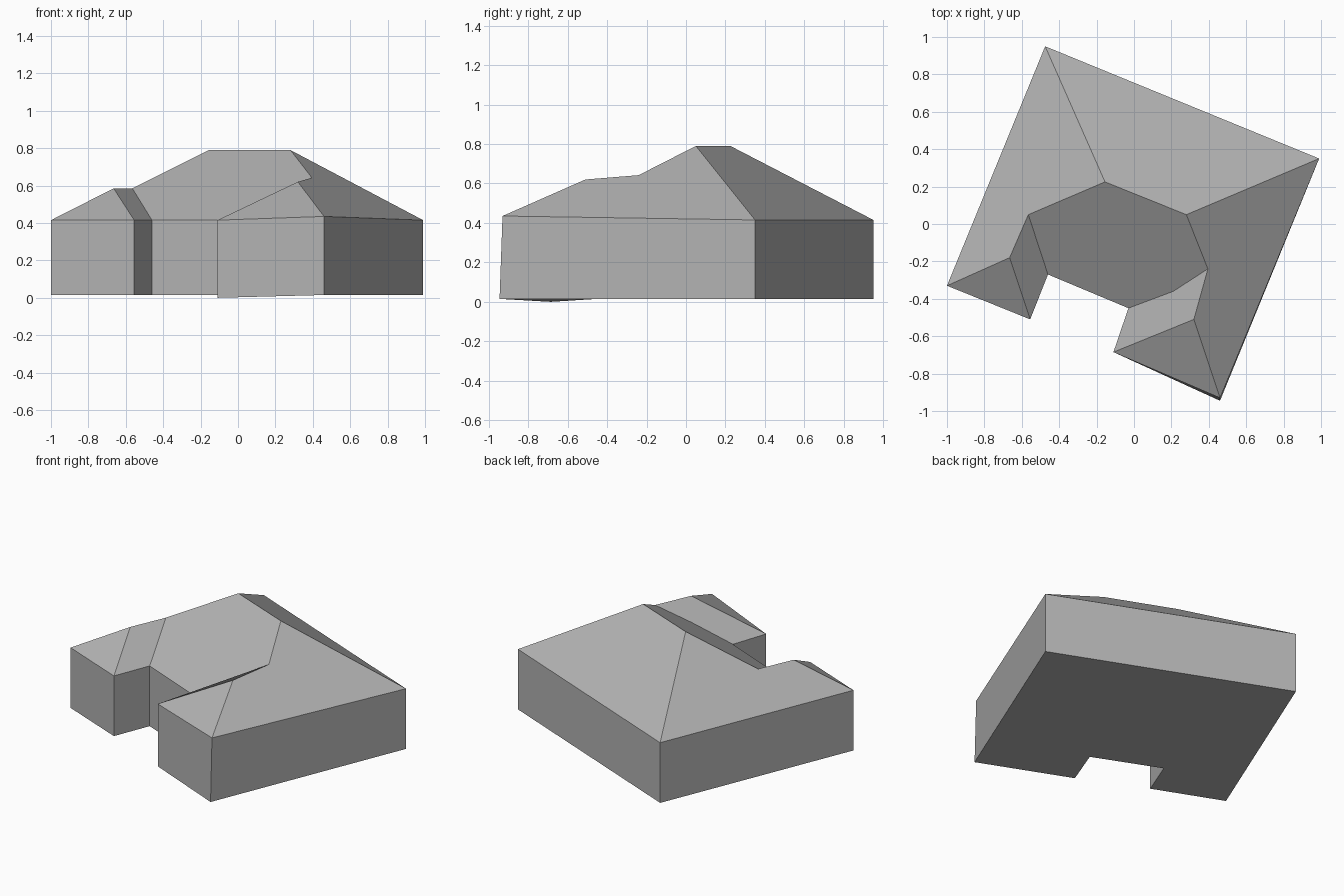
import bpy, bmesh

cube = bpy.data.objects.get("Cube")
if cube:
    bpy.data.objects.remove(cube, do_unlink=True)

grey = bpy.data.materials.new("plain_grey")
grey.use_nodes = True
colour = (0.45, 0.45, 0.45, 1)
grey.diffuse_color = colour
shader = grey.node_tree.nodes["Principled BSDF"]
shader.inputs["Base Color"].default_value = colour
shader.inputs["Roughness"].default_value = 0.9

BASE, EAVE, RIDGE = 0.015, 0.415, 0.79

# Corners of the U-shaped footprint, named by wing and side
corners = {
    "back_right": (-0.475, 0.95), "west_outer": (-1.0, -0.33),
    "west_inner": (-0.555, -0.51), "west_nook": (-0.46, -0.27),
    "east_nook": (-0.03, -0.45), "east_inner": (-0.11, -0.685),
    "east_outer": (0.46, -0.93), "back_left": (0.99, 0.35),
}
# Ridge and valley points of the hipped roof
peaks = {
    "ridge_right": (-0.155, 0.225, RIDGE), "ridge_left": (0.28, 0.05, RIDGE),
    "west_top": (-0.565, 0.05, 0.585), "west_hip": (-0.665, -0.18, 0.585),
    "east_top": (0.395, -0.24, 0.642), "east_hip": (0.32, -0.51, 0.62),
    "east_valley": (0.21, -0.36, 0.53),
}
roof_slopes = [
    "back_left back_right ridge_right ridge_left",
    "back_right west_outer west_hip west_top ridge_right",
    "west_outer west_inner west_hip",
    "west_inner west_nook west_top west_hip",
    "west_nook east_nook east_valley east_top ridge_left ridge_right west_top",
    "east_nook east_inner east_hip east_top east_valley",
    "east_inner east_outer east_hip",
    "east_outer back_left ridge_left east_top east_hip",
]

bm = bmesh.new()
ground = {n: bm.verts.new((x, y, BASE)) for n, (x, y) in corners.items()}
roof = {n: bm.verts.new((x, y, EAVE)) for n, (x, y) in corners.items()}
roof.update({n: bm.verts.new(p) for n, p in peaks.items()})

# Slightly uneven feet and eave of the east wing
ground["east_inner"].co.z = 0
ground["east_outer"].co.y -= 0.015
roof["east_outer"].co.z += 0.02

# Walls, floor and roof slopes
names = list(corners)
for a, b in zip(names, names[1:] + names[:1]):
    bm.faces.new((ground[a], ground[b], roof[b], roof[a]))
bm.faces.new([ground[n] for n in reversed(names)])
for slope in roof_slopes:
    bm.faces.new([roof[n] for n in slope.split()])
bmesh.ops.recalc_face_normals(bm, faces=bm.faces[:])

mesh = bpy.data.meshes.new("house")
bm.to_mesh(mesh)
bm.free()
mesh.materials.append(grey)
house = bpy.data.objects.new("house", mesh)
bpy.context.collection.objects.link(house)
